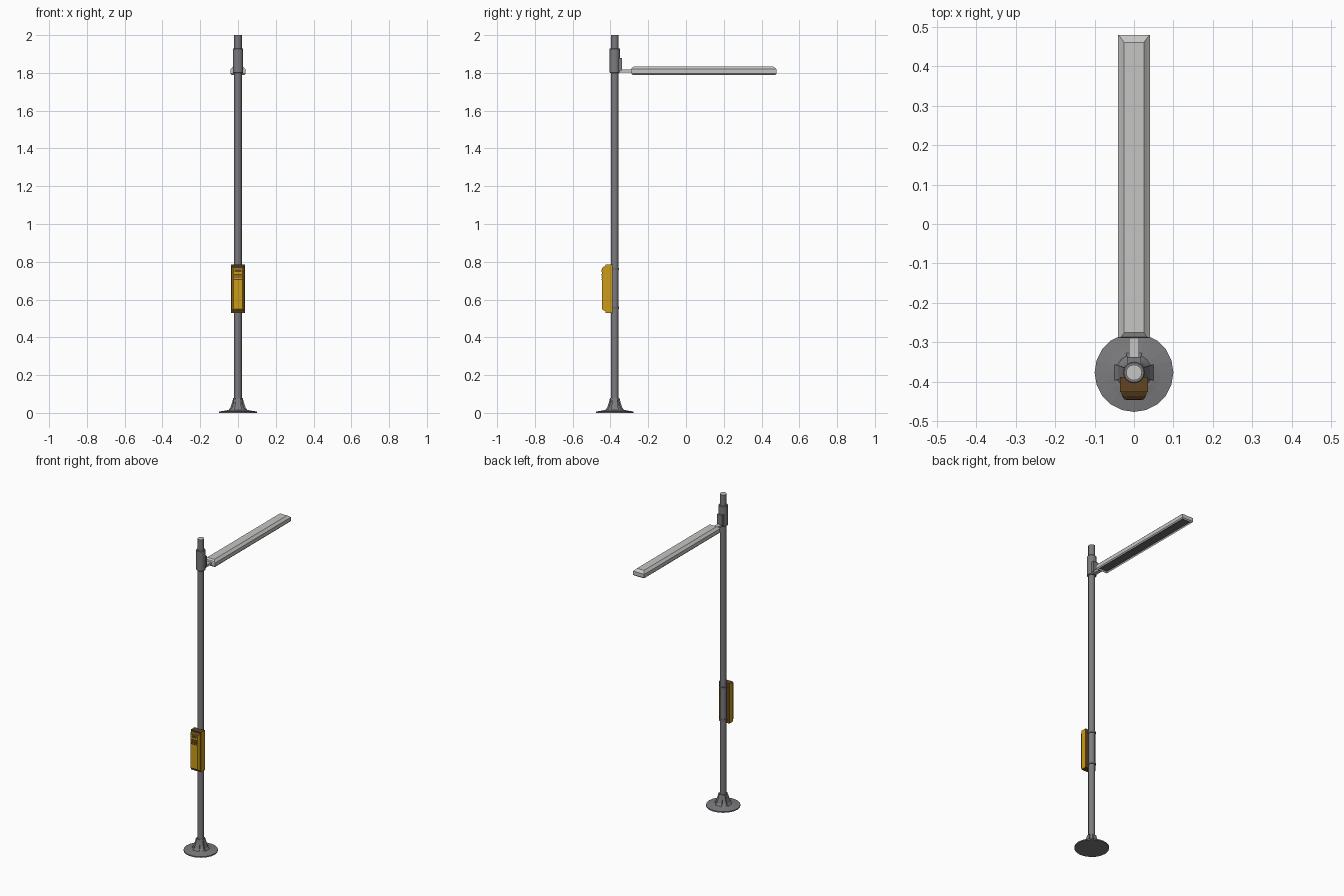
import bpy, bmesh, math
from mathutils import Matrix, Vector

if "Cube" in bpy.data.objects:
    bpy.data.objects.remove(bpy.data.objects["Cube"])

PY = -0.377  # pole centre in y


def mat(name, c):
    m = bpy.data.materials.new(name)
    m.diffuse_color = (*c, 1)
    m.use_nodes = True
    m.node_tree.nodes["Principled BSDF"].inputs["Base Color"].default_value = m.diffuse_color
    return m


GREY = mat("steel grey", (0.2, 0.2, 0.21))
LIGHT = mat("light grey", (0.56, 0.56, 0.55))
DARK = mat("dark grey", (0.15, 0.15, 0.15))
YELLOW = mat("amber yellow", (0.6, 0.33, 0.01))
BROWN = mat("dark brown", (0.12, 0.06, 0.015))


def finish(name, bm, *mats):
    bmesh.ops.recalc_face_normals(bm, faces=bm.faces)
    me = bpy.data.meshes.new(name)
    bm.to_mesh(me)
    bm.free()
    ob = bpy.data.objects.new(name, me)
    for m in mats:
        me.materials.append(m)
    bpy.context.collection.objects.link(ob)
    return ob


def loft(name, rings, *mats, rule=None):
    """Skin a list of equal-length point rings and cap both ends."""
    bm = bmesh.new()
    vs = [[bm.verts.new(p) for p in r] for r in rings]
    n = len(vs[0])
    for a, b in zip(vs, vs[1:]):
        for i in range(n):
            bm.faces.new((a[i], a[(i + 1) % n], b[(i + 1) % n], b[i]))
    bm.faces.new(vs[0])
    bm.faces.new(vs[-1])
    bmesh.ops.recalc_face_normals(bm, faces=bm.faces)
    if rule:
        for f in bm.faces:
            f.material_index = rule(f)
    return finish(name, bm, *mats)


def lathe(name, profile, sides, *mats, rule=None, smooth=False):
    rings = [[(r * math.cos(math.tau * i / sides), PY + r * math.sin(math.tau * i / sides), z)
              for i in range(sides)] for r, z in profile]
    ob = loft(name, rings, *mats, rule=rule)
    if smooth:
        bpy.context.view_layer.objects.active = ob
        ob.select_set(True)
        bpy.ops.object.shade_smooth_by_angle(angle=math.radians(35))
        ob.select_set(False)
    return ob


def box(name, x0, x1, y0, y1, z0, z1, m):
    return loft(name, [[(x0, y0, z), (x1, y0, z), (x1, y1, z), (x0, y1, z)] for z in (z0, z1)], m)


def rect_xy(hx, y0, y1, z):
    return [(-hx, y0, z), (hx, y0, z), (hx, y1, z), (-hx, y1, z)]


def rect_xz(hx, z0, z1, y):
    return [(-hx, y, z0), (hx, y, z0), (hx, y, z1), (-hx, y, z1)]


# foot: flat disc, bell and four flared gussets
lathe("base_disc", [(0.1, 0), (0.1, 0.007), (0.068, 0.012), (0.05, 0.016)], 20, GREY)
lathe("base_bell", [(0.048, 0.014), (0.036, 0.026), (0.028, 0.05), (0.024, 0.08)], 16, GREY, smooth=True)
for k in range(4):
    rot = Matrix.Translation((0, PY, 0)) @ Matrix.Rotation(k * math.pi / 2, 4, 'Z')
    rings = []
    for r, w, z in ((0.052, 0.021, 0.012), (0.04, 0.018, 0.028), (0.031, 0.015, 0.055), (0.025, 0.012, 0.08)):
        rings.append([rot @ Vector(p) for p in ((0.01, -w * .5, z), (r, -w, z), (r, w, z), (0.01, w * .5, z))])
    loft(f"base_gusset_{k + 1}", rings, GREY)

# pole with a pale end cap
lathe("pole", [(0.02, 0.01), (0.02, 2.0)], 16, GREY, LIGHT,
      rule=lambda f: int(f.normal.z > 0.9), smooth=True)

# sleeve that carries the arm
lathe("sleeve", [(0.025, 1.80), (0.0275, 1.803), (0.0275, 1.927), (0.025, 1.93)], 16, GREY, smooth=True)
box("hinge_block", -0.018, 0.018, PY + 0.01, -0.338, 1.81, 1.878, GREY)
box("arm_connector", -0.013, 0.013, -0.36, -0.28, 1.803, 1.817, LIGHT)

# arm: long rimmed bar with bevelled top and recessed underside
loft("arm", [rect_xy(0.030, -0.275, 0.465, 1.798),
             rect_xy(0.034, -0.283, 0.473, 1.790),
             rect_xy(0.040, -0.289, 0.48, 1.797),
             rect_xy(0.040, -0.289, 0.48, 1.820),
             rect_xy(0.033, -0.287, 0.472, 1.826),
             rect_xy(0.025, -0.276, 0.461, 1.834)], LIGHT, DARK,
     rule=lambda f: int(f.normal.z < -0.95 and len(f.verts) == 4))

# control box: shell with brown ends, bevelled front frame, raised panel
loft("control_box", [rect_xz(0.036, 0.53, 0.785, -0.388),
                     rect_xz(0.036, 0.53, 0.785, -0.427)], YELLOW, BROWN,
     rule=lambda f: int(abs(f.normal.x) < 0.5))
loft("control_front", [rect_xz(0.033, 0.538, 0.778, -0.426),
                       rect_xz(0.030, 0.543, 0.773, -0.437),
                       rect_xz(0.025, 0.550, 0.766, -0.445)], YELLOW, BROWN,
     rule=lambda f: int(f.normal.z > 0.3))
# vent slats and small display on the front
for i in range(4):
    z = 0.704 + i * 0.009
    box(f"vent_slat_{i + 1}", -0.02, 0.02, -0.447, -0.444, z, z + 0.005, BROWN)
box("display", -0.018, 0.018, -0.447, -0.444, 0.746, 0.760, BROWN)

# mounting plate and clamp bands holding the box
box("mount_plate", -0.015, 0.015, -0.392, -0.378, 0.545, 0.77, GREY)
for i, z in enumerate((0.556, 0.762)):
    lathe(f"clamp_band_{i + 1}", [(0.0235, z - 0.006), (0.0235, z + 0.006)], 16, DARK)
